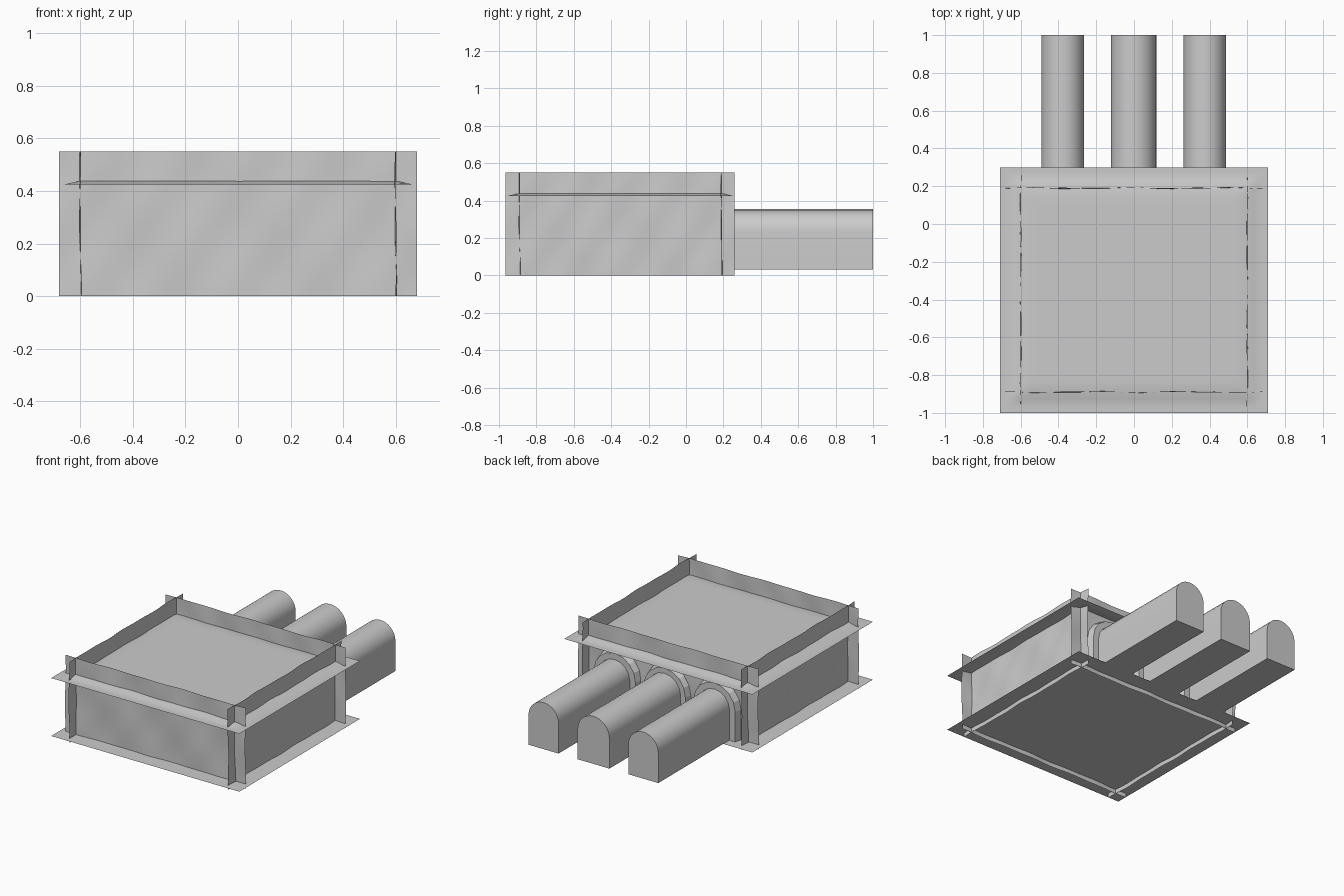
import bpy, bmesh, math
from mathutils import Vector

cube = bpy.data.objects.get("Cube")
if cube:
    bpy.data.objects.remove(cube, do_unlink=True)

grey = bpy.data.materials.new("plain_grey")
grey.use_nodes = True
GREY = (0.6, 0.6, 0.6, 1)
grey.diffuse_color = GREY
grey.node_tree.nodes["Principled BSDF"].inputs["Base Color"].default_value = GREY


def finish(name, bm, smooth=True):
    mesh = bpy.data.meshes.new(name)
    bm.to_mesh(mesh)
    bm.free()
    mesh.materials.append(grey)
    obj = bpy.data.objects.new(name, mesh)
    bpy.context.collection.objects.link(obj)
    if smooth:
        bpy.ops.object.select_all(action="DESELECT")
        obj.select_set(True)
        bpy.context.view_layer.objects.active = obj
        bpy.ops.object.shade_smooth_by_angle(angle=math.radians(35))
    return obj


def sheet(name, origin, u_edge, v_edge, nu, nv, bump):
    """Thin subdivided panel, each point pushed along the normal by bump(u, v)."""
    origin, u_edge, v_edge = Vector(origin), Vector(u_edge), Vector(v_edge)
    normal = u_edge.cross(v_edge).normalized()
    bm = bmesh.new()
    rows = [[bm.verts.new(origin + u_edge * (i / nu) + v_edge * (j / nv)
                          + normal * bump(i / nu, j / nv))
             for i in range(nu + 1)] for j in range(nv + 1)]
    for low, high in zip(rows, rows[1:]):
        for i in range(nu):
            bm.faces.new((low[i], low[i + 1], high[i + 1], high[i]))
    return finish(name, bm)


def uneven(u, v):
    return 0.003 * math.sin(17 * u + 6 * v) + 0.002 * math.sin(31 * u - 9 * v)


def flat(u, v):
    return 0


def domed(u, v):
    """Level rim, short slope, then an almost level middle."""
    d = min(min(u, 1 - u) * 1.42, min(v, 1 - v) * 1.3)
    t = max(0, min(1, (d - 0.05) / 0.13))
    return 0.018 * (1 - (1 - t) ** 2)


# Overlapping wall sheets
WALL_TOP = (0, 0, 0.55)
sheet("front_wall", (-0.68, -0.89, 0), (1.36, 0, 0), WALL_TOP, 40, 14, uneven)
sheet("back_wall", (0.68, 0.19, 0), (-1.36, 0, 0), WALL_TOP, 40, 14, uneven)
sheet("left_wall", (0.60, -0.965, 0), (0, 1.225, 0), WALL_TOP, 40, 14, uneven)
sheet("right_wall", (-0.60, 0.26, 0), (0, -1.225, 0), WALL_TOP, 40, 14, uneven)

# Floor and raised ceiling
sheet("floor", (-0.71, -1, 0.03), (1.42, 0, 0), (0, 1.30, 0), 1, 1, flat)
sheet("ceiling", (-0.71, -1, 0.425), (1.42, 0, 0), (0, 1.30, 0), 56, 52, domed)

FLOOR_Z, SPRING_Z = 0.03, 0.235


def arch_loop(bm, x, y, radius, steps):
    points = [(x + radius, y, FLOOR_Z)]
    for i in range(steps + 1):
        a = math.pi * i / steps
        points.append((x + radius * math.cos(a), y, SPRING_Z + radius * math.sin(a)))
    points.append((x - radius, y, FLOOR_Z))
    return [bm.verts.new(p) for p in points]


def bridge(bm, a, b, closed=False):
    for i in range(len(a) if closed else len(a) - 1):
        k = (i + 1) % len(a)
        bm.faces.new((a[i], a[k], b[k], b[i]))


# Vaulted passages with arched surrounds
for label, x in (("right", -0.378), ("middle", -0.002), ("left", 0.375)):
    r = 0.12 if label == "middle" else 0.113
    bm = bmesh.new()
    near = arch_loop(bm, x, 0.19, r, 16)
    far = arch_loop(bm, x, 1.0, r, 16)
    bridge(bm, near, far, closed=True)
    bm.faces.new(far)
    bmesh.ops.recalc_face_normals(bm, faces=bm.faces)
    # The open end meets the wall, so make sure the sides point outward
    bm.faces.ensure_lookup_table()
    if bm.faces[-1].normal.y < 0:
        bmesh.ops.reverse_faces(bm, faces=bm.faces)
    finish(label + "_passage", bm)

    bm = bmesh.new()
    loops = [arch_loop(bm, x, y, rad, 8)
             for y, rad in ((0.19, 0.17), (0.235, 0.157), (0.235, r + 0.002))]
    for a, b in zip(loops, loops[1:]):
        bridge(bm, a, b)
    bmesh.ops.recalc_face_normals(bm, faces=bm.faces)
    bm.faces.ensure_lookup_table()
    if bm.faces[-1].normal.y < 0:
        bmesh.ops.reverse_faces(bm, faces=bm.faces)
    finish(label + "_arch_surround", bm, smooth=False)
